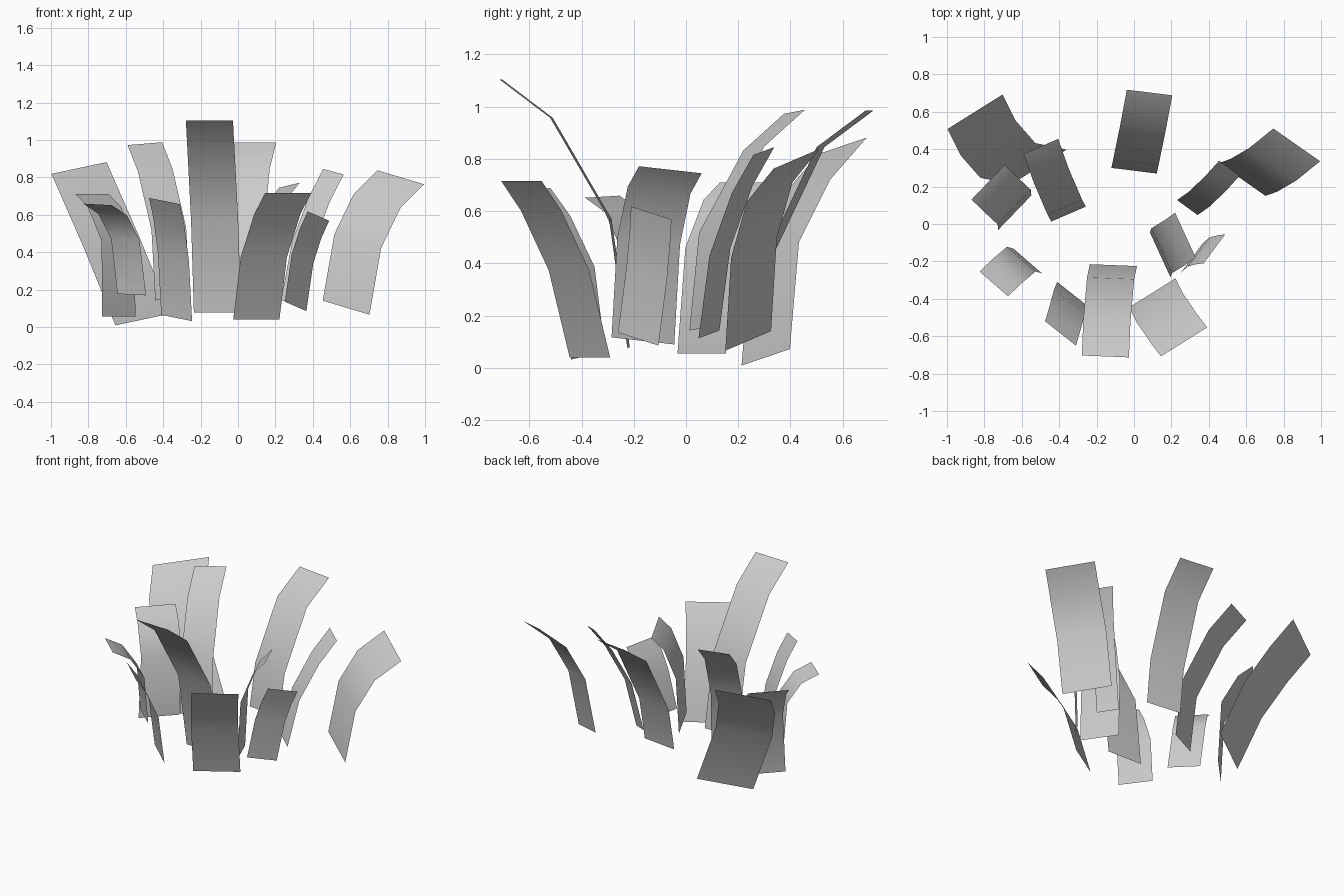
import bpy
import bmesh
from mathutils import Vector

# One plain colour for every blade
grey = bpy.data.materials.new("light_grey")
grey.diffuse_color = (0.6, 0.6, 0.6, 1.0)


def blade(name, width, path):
    """Thin curved strip: a width vector swept along a base-to-tip centre line."""
    half = Vector(width) / 2
    bm = bmesh.new()
    rows = [(bm.verts.new(Vector(p) - half), bm.verts.new(Vector(p) + half)) for p in path]
    for (a, b), (c, d) in zip(rows, rows[1:]):
        bm.faces.new((a, b, d, c))
    bm.normal_update()
    # The hollow upper side is the front of the strip
    if sum(f.normal.z for f in bm.faces) < 0:
        bmesh.ops.reverse_faces(bm, faces=bm.faces)
    for f in bm.faces:
        f.smooth = True
    mesh = bpy.data.meshes.new(name)
    bm.to_mesh(mesh)
    bm.free()
    mesh.materials.append(grey)
    bpy.context.collection.objects.link(bpy.data.objects.new(name, mesh))


# Back blades
blade("back_left_large_blade", (.295, .185, .063),
      [(-.508, .305, .04), (-.675, .34, .45), (-.78, .46, .69), (-.85, .60, .85)])
blade("back_left_inner_blade", (.185, .08, .015),
      [(-.35, .053, .15), (-.37, .09, .525), (-.443, .26, .84), (-.498, .415, .98)])
blade("back_centre_blade", (.243, -.03, 0),
      [(0, .285, .17), (.01, .33, .455), (.048, .515, .845), (.083, .703, .985)])
blade("back_right_narrow_blade", (.11, -.08, -.03),
      [(.285, .088, .128), (.345, .13, .445), (.435, .215, .683), (.51, .298, .83)])
blade("back_right_large_blade", (.25, -.175, -.075),
      [(.578, .238, .103), (.64, .26, .458), (.743, .32, .673), (.87, .423, .80)])

# Side blades
blade("left_blade", (.178, .185, 0),
      [(-.638, .06, .055), (-.64, .09, .46), (-.715, .16, .643), (-.78, .223, .71)])
blade("left_front_blade", (.152, -.132, -.008),
      [(-.568, -.198, .173), (-.603, -.188, .47), (-.67, -.245, .60), (-.75, -.32, .655)])
blade("right_inner_blade", (-.11, .24, -.027),
      [(.14, -.165, .103), (.148, -.143, .485), (.213, -.103, .68), (.275, -.06, .758)])
blade("right_narrow_blade", (.115, .155, -.05),
      [(.308, -.183, .11), (.345, -.15, .365), (.388, -.138, .50), (.43, -.133, .593)])

# Front blades
blade("front_left_blade", (.165, -.13, -.033),
      [(-.328, -.375, .048), (-.345, -.415, .37), (-.37, -.508, .565), (-.393, -.585, .673)])
blade("front_centre_blade", (.252, -.01, 0),
      [(-.11, -.22, .078), (-.125, -.29, .57), (-.145, -.515, .957), (-.153, -.708, 1.103)])
blade("front_right_blade", (.247, .155, 0),
      [(.098, -.368, .04), (.138, -.448, .373), (.21, -.555, .603), (.268, -.63, .715)])
